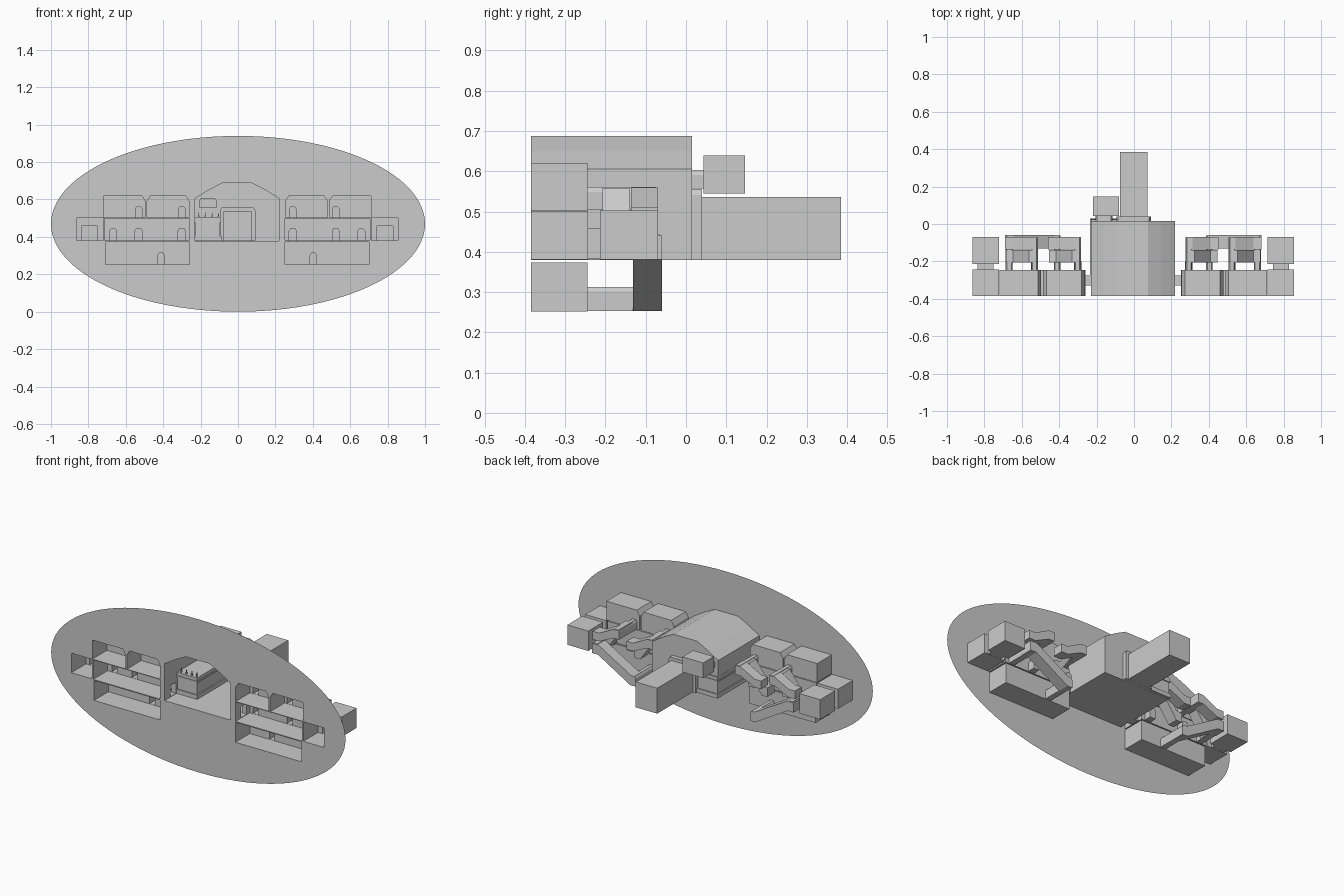
import bpy, bmesh, math

if "Cube" in bpy.data.objects:
    bpy.data.objects.remove(bpy.data.objects["Cube"])

FRONT = -0.385
voids = bpy.data.collections.new("voids")
bpy.context.scene.collection.children.link(voids)


def prism(name, pts, y0, y1, coll=None):
    """Extrude an (x, z) outline from y0 to y1 as a closed solid."""
    bm = bmesh.new()
    a = [bm.verts.new((x, y0, z)) for x, z in pts]
    f = bm.faces.new(a)
    r = bmesh.ops.extrude_face_region(bm, geom=[f])
    for v in r["geom"]:
        if isinstance(v, bmesh.types.BMVert):
            v.co.y = y1
    bmesh.ops.recalc_face_normals(bm, faces=bm.faces)
    me = bpy.data.meshes.new(name)
    bm.to_mesh(me)
    bm.free()
    ob = bpy.data.objects.new(name, me)
    (coll or bpy.context.scene.collection).objects.link(ob)
    return ob


def rect(x0, x1, z0, z1, cl=0, cr=0):
    """Rectangle outline with optional chamfered top corners."""
    p = [(x0, z0), (x1, z0)]
    p += [(x1, z1 - cr), (x1 - cr * .6, z1)] if cr else [(x1, z1)]
    p += [(x0 + cl * .6, z1), (x0, z1 - cl)] if cl else [(x0, z1)]
    return p


def void(name, pts, y0, y1, side=0):
    if side:
        pts = [(side * x - 0.004, z) for x, z in pts]
    prism(name, pts, y0, y1, voids)


OPEN = FRONT - 0.03

# dwellings and passages, described for the right side and mirrored
for s in (1, -1):
    V = lambda n, p, a, b: void(n, p, a, b, s)
    V("lower_room", rect(.256, .705, .252, .374), OPEN, -.245)
    V("middle_room", rect(.256, .710, .38, .499), OPEN, -.245)
    V("upper_room_inner", rect(.258, .482, .503, .62, .03, .03), OPEN, -.245)
    V("upper_room_outer", rect(.492, .716, .503, .62, .03, 0), OPEN, -.245)
    V("outer_room", rect(.717, .859, .381, .501), OPEN, -.243)
    V("outer_back_room", rect(.717, .859, .381, .503), -.213, -.07)
    V("outer_passage", rect(.748, .834, .382, .458), -.26, -.2)
    # passage between hall and dwellings
    V("side_passage", rect(.20, .28, .382, .45), -.33, -.275)

    # lower stair passage
    V("lower_door", rect(.39, .425, .253, .313, .012, .012), -.26, -.061)
    V("lower_ramp", [(.40, .2525), (.425, .2525), (.645, .381), (.685, .381),
                     (.685, .44), (.64, .44), (.42, .3135), (.40, .3135)], -.131, -.06)
    V("middle_door_outer", rect(.645, .682, .3815, .443, .012, .012), -.26, -.065)

    # switchback stairs from middle floor to upper rooms
    for hi, lo in ((.527, .663), (.297, .433)):
        V("upper_door", rect(hi - .018, hi + .018, .504, .561, .012, .012), -.26, -.075)
        V("steep_ramp", [(hi - .016, .505), (hi + .03, .505), (lo - .02, .384),
                         (lo + .018, .384), (lo + .018, .44), (lo - .02, .445),
                         (hi + .03, .558), (hi - .016, .558)], -.207, -.139)
        V("landing", [(hi - .017, .5045), (hi + .02, .5045), (lo - .02, .46),
                      (lo + .024, .46), (lo + .024, .51), (lo - .02, .51),
                      (hi + .02, .5595), (hi - .017, .5595)], -.137, -.07)
        V("middle_door", rect(hi - .019, hi + .019, .3815, .444, .012, .012), -.26, -.2)

# great hall with arched roof, back door, tunnel and small upper chamber
void("hall", [(-.229, .379), (.219, .379), (.219, .606), (.147, .65), (.075, .687),
              (-.085, .687), (-.157, .65), (-.229, .606)], OPEN, .015)
void("hall_doorway", rect(-.094, .09, .3795, .556, .015, .015), -.01, .04)
void("tunnel", rect(-.074, .072, .38, .536), .03, .385)
void("chamber_window", rect(-.206, -.115, .557, .603, .012, .012), -.01, .06)
void("chamber", rect(-.219, -.079, .545, .639), .043, .146)

# elliptical cliff face, joined to all rooms, then opened at the front
N = 96
oval = [(math.cos(2 * math.pi * i / N), .47 + .47 * math.sin(2 * math.pi * i / N))
        for i in range(N)]
cliff = prism("cliff_face_with_rooms", oval, FRONT - .1, FRONT)
mod = cliff.modifiers.new("join", 'BOOLEAN')
mod.operation = 'UNION'
mod.solver = 'EXACT'
mod.operand_type = 'COLLECTION'
mod.collection = voids
mod.use_self = True
bpy.context.view_layer.objects.active = cliff
bpy.ops.object.modifier_apply(modifier="join")
bm = bmesh.new()
bm.from_mesh(cliff.data)
bmesh.ops.delete(bm, geom=[f for f in bm.faces
                           if f.calc_center_median().y < FRONT - .001], context='FACES')
bm.to_mesh(cliff.data)
bm.free()
for ob in list(voids.objects):
    bpy.data.objects.remove(ob)
bpy.data.collections.remove(voids)

# layered platform in the hall, with a row of pegs around the top
for i, (d, z0, z1) in enumerate(((0, .38, .405), (.008, .405, .478),
                                 (.002, .478, .488), (.006, .488, .507))):
    prism(f"platform_layer_{i}", rect(-.236 + d, -.088 - d, z0, z1), -.27 + d, .03 - d)
for x in (-.21, -.175, -.138, -.105):
    for y in (-.25, .0):
        prism("platform_peg", [(x - .004, .507), (x + .004, .507), (x, .533)], y - .004, y + .004)
